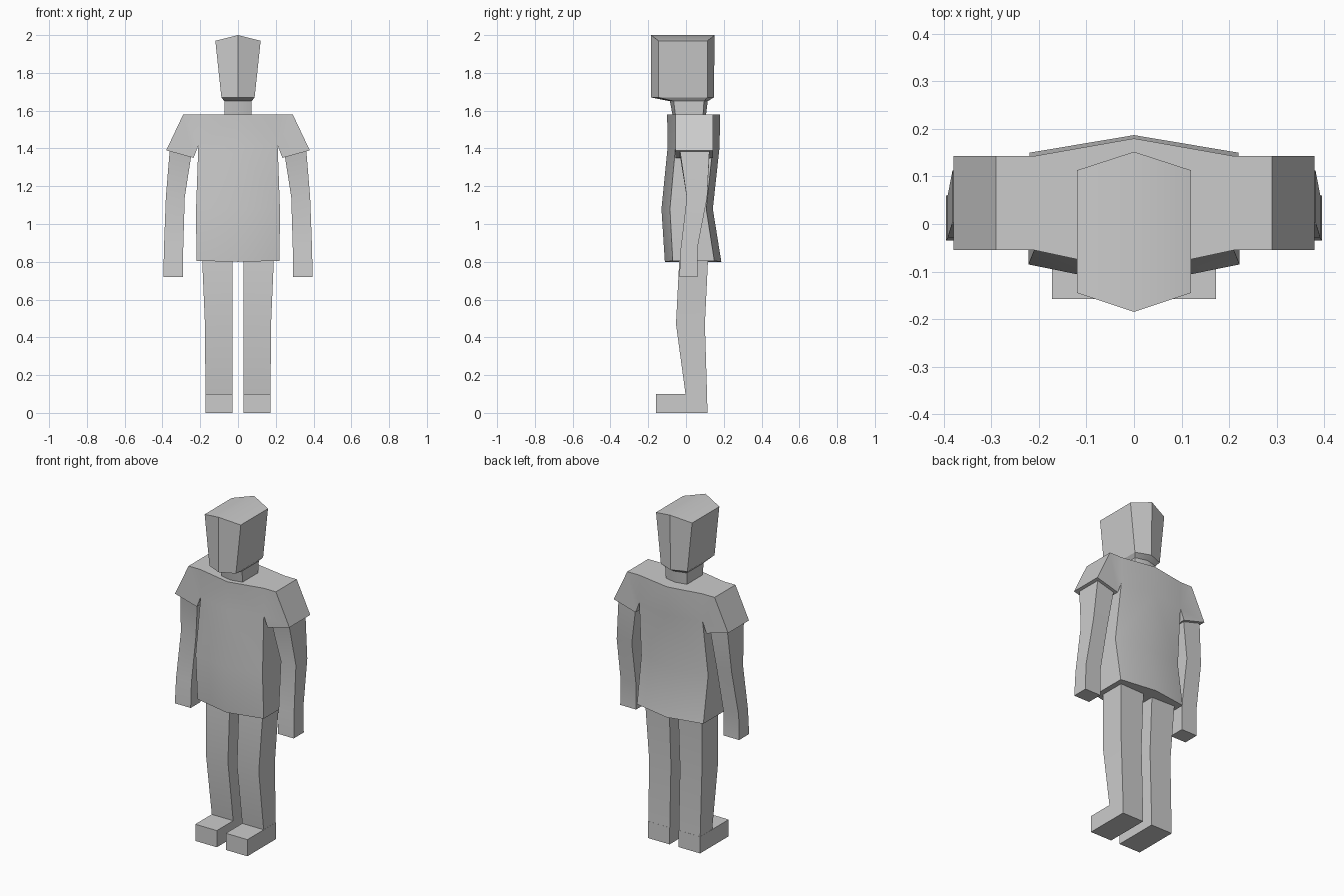
import bpy, bmesh

if "Cube" in bpy.data.objects:
    bpy.data.objects.remove(bpy.data.objects["Cube"])


def finish(name, bm):
    """Turn a half-side bmesh into a mirrored, angle-smoothed object."""
    bmesh.ops.recalc_face_normals(bm, faces=bm.faces)
    mesh = bpy.data.meshes.new(name)
    bm.to_mesh(mesh)
    bm.free()
    ob = bpy.data.objects.new(name, mesh)
    bpy.context.collection.objects.link(ob)
    mod = ob.modifiers.new("Mirror", 'MIRROR')
    mod.use_clip = True
    bpy.ops.object.select_all(action='DESELECT')
    ob.select_set(True)
    bpy.context.view_layer.objects.active = ob
    bpy.ops.object.modifier_apply(modifier="Mirror")
    bpy.ops.object.shade_smooth_by_angle(angle=0.5236)
    return ob


def loft(name, rings, closed=True):
    """Skin rings of points; open rings start and end on the mirror plane."""
    bm = bmesh.new()
    rows = [[bm.verts.new(p) for p in ring] for ring in rings]
    n = len(rows[0])
    for a, b in zip(rows, rows[1:]):
        for i in range(n if closed else n - 1):
            j = (i + 1) % n
            bm.faces.new((a[i], a[j], b[j], b[i]))
    bm.faces.new(rows[0])
    bm.faces.new(rows[-1])
    return finish(name, bm)


def rect(x0, z0, x1, z1, y0, y1):
    """Limb cross-section between an inner and an outer point."""
    return [(x0, y0, z0), (x1, y0, z1), (x1, y1, z1), (x0, y1, z0)]


def half_hex(x, front, front_side, back_side, back, z, z_side):
    return [(0, front, z), (x, front_side, z_side), (x, back_side, z_side), (0, back, z)]


# Head tapering down to the neck
loft("head_and_neck", [
    half_hex(.12, -.185, -.145, .113, .152, 2.0, 1.97),
    half_hex(.088, -.185, -.145, .113, .147, 1.67, 1.67),
    half_hex(.072, -.085, -.065, .095, .115, 1.65, 1.65),
    half_hex(.07, -.07, -.055, .09, .105, 1.57, 1.57),
], closed=False)

# Shirt: half outline as (x, z, front y, back y)
pts = [
    (0, 1.58, -.10, .18), (0, 1.41, -.097, .178), (0, 1.08, -.13, .142), (0, .80, -.112, .187),
    (.21, 1.58, -.055, .143), (.21, 1.415, -.055, .143), (.222, 1.08, -.085, .107), (.22, .805, -.07, .15),
    (.29, 1.58, -.055, .143), (.38, 1.39, -.055, .143), (.235, 1.35, -.055, .143),
]
panels = [(0, 1, 5, 4), (1, 2, 6, 5), (2, 3, 7, 6), (4, 5, 10, 9, 8)]
rim = [0, 4, 8, 9, 10, 5, 6, 7, 3]
bm = bmesh.new()
front = [bm.verts.new((x, yf, z)) for x, z, yf, yb in pts]
back = [bm.verts.new((x, yb, z)) for x, z, yf, yb in pts]
for side in (front, back):
    for panel in panels:
        bm.faces.new([side[i] for i in panel])
for i, j in zip(rim, rim[1:]):
    bm.faces.new((front[i], front[j], back[j], back[i]))
finish("shirt", bm)

# Arms, bent at the elbow
loft("arms", [
    rect(.245, 1.38, .36, 1.41, -.035, .125),
    rect(.282, 1.14, .382, 1.14, .004, .112),
    rect(.29, .87, .392, .87, -.028, .06),
    rect(.29, .72, .395, .72, -.035, .06),
])

# Legs
loft("legs", [
    rect(.03, .82, .19, .82, -.035, .117),
    rect(.03, .47, .175, .47, -.053, .10),
    rect(.03, .08, .172, .08, 0, .112),
])

# Feet
loft("feet", [
    rect(.03, .10, .173, .10, -.158, .112),
    rect(.03, 0, .173, 0, -.158, .113),
])
